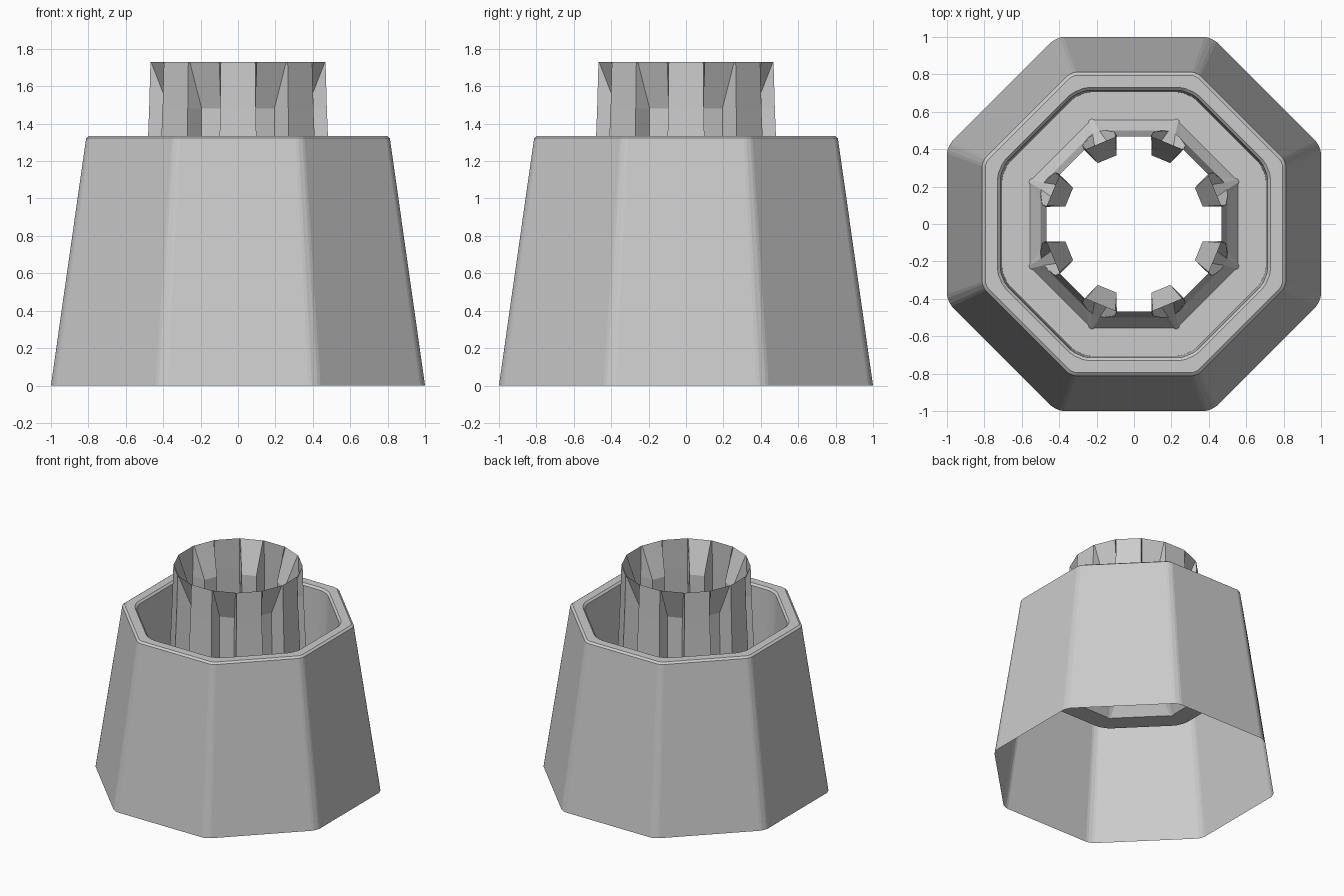
import bpy, bmesh
from math import sin, cos, radians

if "Cube" in bpy.data.objects:
    bpy.data.objects.remove(bpy.data.objects["Cube"])

C, S = cos(radians(22.5)), sin(radians(22.5))


def ring(bm, z, apothem, t, ui=None, ti=None):
    """Octagon ring; each corner has two edge points (half width t)
    and two middle points at radius ui, half width ti."""
    u = (apothem - t * S) / C
    if ui is None:
        ui, ti = u + t * 0.12, t * 0.45
    verts = []
    for k in range(8):
        a = radians(22.5 + 45 * k)
        for r, s in ((u, -t), (ui, -ti), (ui, ti), (u, t)):
            verts.append(bm.verts.new((r * cos(a) - s * sin(a),
                                       r * sin(a) + s * cos(a), z)))
    return verts


def loft(name, levels):
    bm = bmesh.new()
    rings = [ring(bm, *lv) for lv in levels]
    for a, b in zip(rings, rings[1:]):
        n = len(a)
        for i in range(n):
            j = (i + 1) % n
            bm.faces.new((a[i], a[j], b[j], b[i]))
    me = bpy.data.meshes.new(name)
    bm.to_mesh(me)
    bm.free()
    ob = bpy.data.objects.new(name, me)
    bpy.context.collection.objects.link(ob)
    return ob


foot = (0.80, 0.555, 0.02, 0.605, 0.008)

# Tapered octagonal skirt, rolled over the rim into a sunken well floor
loft("tapered_shell", [
    (0.0, 1.0, 0.035),
    (1.322, 0.812, 0.025),
    (1.335, 0.795, 0.022),
    (1.335, 0.73, 0.055),
    (1.32, 0.715, 0.055),
    (0.80, 0.705, 0.055),
    foot,
])

# Fluted socket tube rising from the well, flutes fading out at both ends
loft("fluted_collar", [
    foot,
    (0.88, 0.50, 0.055, 0.53, 0.02),
    (1.05, 0.492, 0.092, 0.38, 0.055),
    (1.48, 0.475, 0.094, 0.375, 0.055),
    (1.73, 0.468, 0.094, 0.468, 0.085),
])
